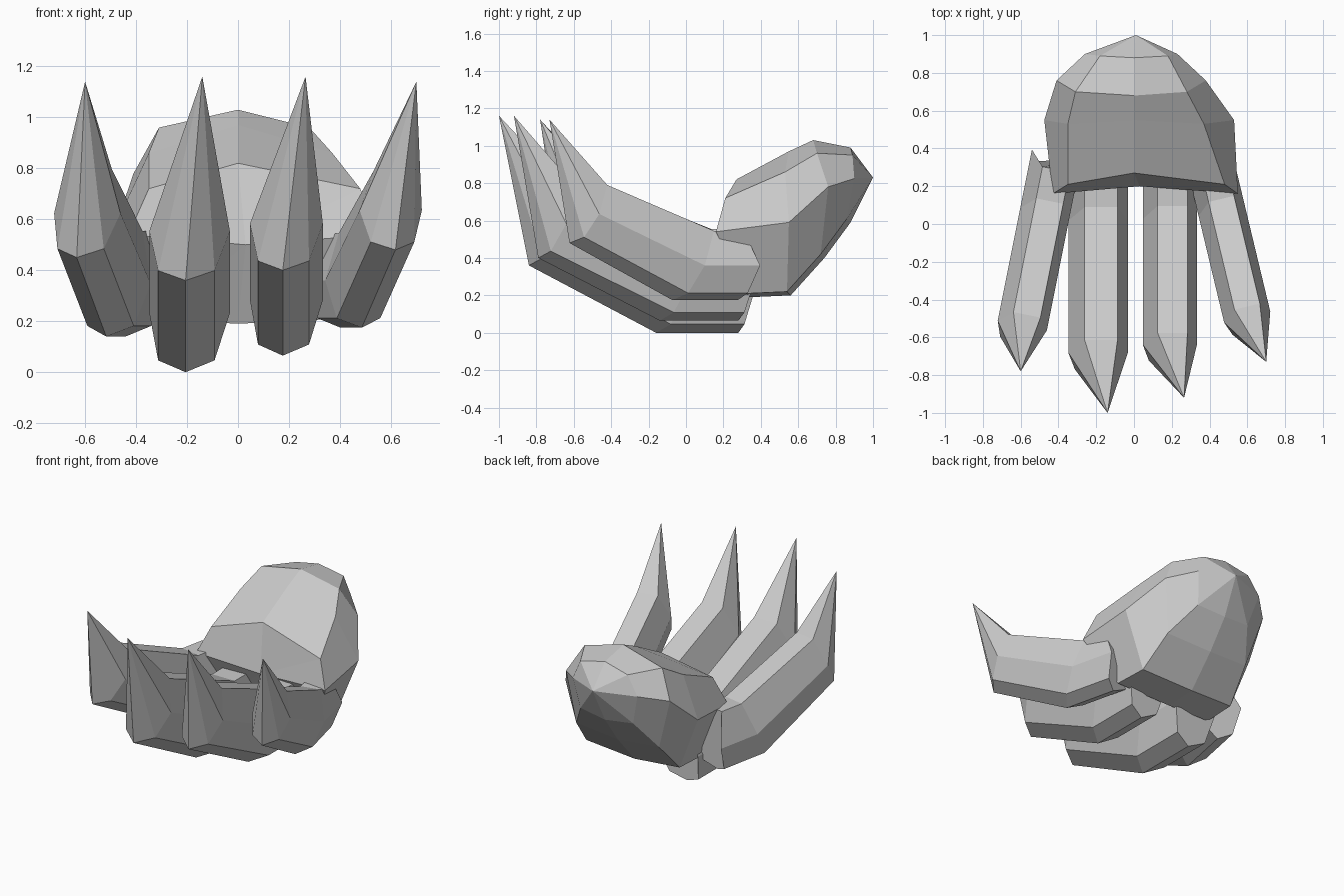
import bpy, bmesh
from math import sqrt

start_cube = bpy.data.objects.get("Cube")
if start_cube:
    bpy.data.objects.remove(start_cube, do_unlink=True)

grey = bpy.data.materials.new("plain_grey")
grey.use_nodes = True
grey.diffuse_color = (0.6, 0.6, 0.6, 1)
grey.node_tree.nodes["Principled BSDF"].inputs["Base Color"].default_value = grey.diffuse_color


def loft(name, rings, start_point=None, end_point=None):
    """Skin matching rings; each end closes on a point, or with a flat cap."""
    bm = bmesh.new()
    loops = [[bm.verts.new(p) for p in ring] for ring in rings]
    count = len(loops[0])
    for near, far in zip(loops, loops[1:]):
        for i in range(count):
            j = (i + 1) % count
            bm.faces.new((near[i], near[j], far[j], far[i]))
    for loop, point in ((loops[0], start_point), (loops[-1], end_point)):
        if point is None:
            bm.faces.new(loop)
            continue
        apex = bm.verts.new(point)
        for i in range(count):
            bm.faces.new((loop[i], loop[(i + 1) % count], apex))
    bmesh.ops.recalc_face_normals(bm, faces=bm.faces)
    mesh = bpy.data.meshes.new(name)
    bm.to_mesh(mesh)
    bm.free()
    mesh.materials.append(grey)
    obj = bpy.data.objects.new(name, mesh)
    bpy.context.collection.objects.link(obj)
    return obj


# Seven-sided finger section: (sideways, upward), flat on top, keel below
SECTION = [(0, 0), (0.7, 0.1), (1, 0.5), (0.55, 1), (-0.55, 1), (-1, 0.5), (-0.7, 0.1)]


def finger(name, centre_x, splay, half_width, size, knuckle, bend, tip):
    """Finger with a rounded rear end, a rising middle and a pointed claw."""
    def ring(bottom, run, rise, bulge=0):
        points = []
        for u, v in SECTION:
            axis_y = bottom[0] + run * size * sqrt(v) + bulge * 4 * v * (1 - v)
            side = half_width * (u + 0.2 * (v - 0.5))
            x = centre_x + splay * (axis_y - bend[0]) + side
            points.append((x, axis_y - splay * side, bottom[1] + rise * size * v))
        return points

    rear = ring((0.28, knuckle[1]), 0.01, 0.37, 0.08)
    middle = ring(knuckle, 0.2, 0.37)
    front = ring(bend, 0.18, 0.31)
    return loft(name, [rear, middle, front], end_point=tip)


finger("right_outer_finger", -0.62, 0.2, 0.13, 1.12,
       (-0.1, 0.14), (-0.68, 0.45), (-0.6, -0.78, 1.14))
finger("right_inner_finger", -0.19, 0, 0.158, 1.25,
       (-0.16, 0), (-0.84, 0.36), (-0.14, -1, 1.16))
finger("left_inner_finger", 0.19, 0, 0.143, 1.18,
       (-0.14, 0.065), (-0.79, 0.4), (0.265, -0.92, 1.16))
finger("left_outer_finger", 0.63, -0.24, 0.122, 1,
       (-0.07, 0.175), (-0.62, 0.48), (0.7, -0.73, 1.14))


def palm_ring(top, shoulder, side, base):
    """Eight-point ring; top is (y, z), other levels are (y, z, right x, left x)."""
    def pair(level):
        y, z, right, left = level
        return (right, y, z), (left, y, z)
    shoulder_r, shoulder_l = pair(shoulder)
    side_r, side_l = pair(side)
    base_r, base_l = pair(base)
    crown, keel = (0, *top), (0, base[0] + 0.02, base[1] - 0.02)
    return [crown, shoulder_l, side_l, base_l, keel, base_r, side_r, shoulder_r]


# Faceted palm, from its front edge to the rounded heel
loft("palm", [
    palm_ring((0.27, 0.82), (0.21, 0.72, -0.35, 0.48),
              (0.16, 0.54, -0.43, 0.55), (0.32, 0.21, -0.33, 0.4)),
    palm_ring((0.55, 0.97), (0.53, 0.86, -0.35, 0.37),
              (0.55, 0.59, -0.475, 0.53), (0.54, 0.22, -0.33, 0.38)),
    palm_ring((0.68, 1.03), (0.7, 0.96, -0.31, 0.28),
              (0.76, 0.78, -0.41, 0.38), (0.72, 0.42, -0.3, 0.33)),
    palm_ring((0.88, 0.99), (0.89, 0.95, -0.18, 0.18),
              (0.9, 0.825, -0.26, 0.23), (0.86, 0.61, -0.2, 0.2)),
], start_point=(0.03, 0.2, 0.5), end_point=(0.01, 1, 0.83))
